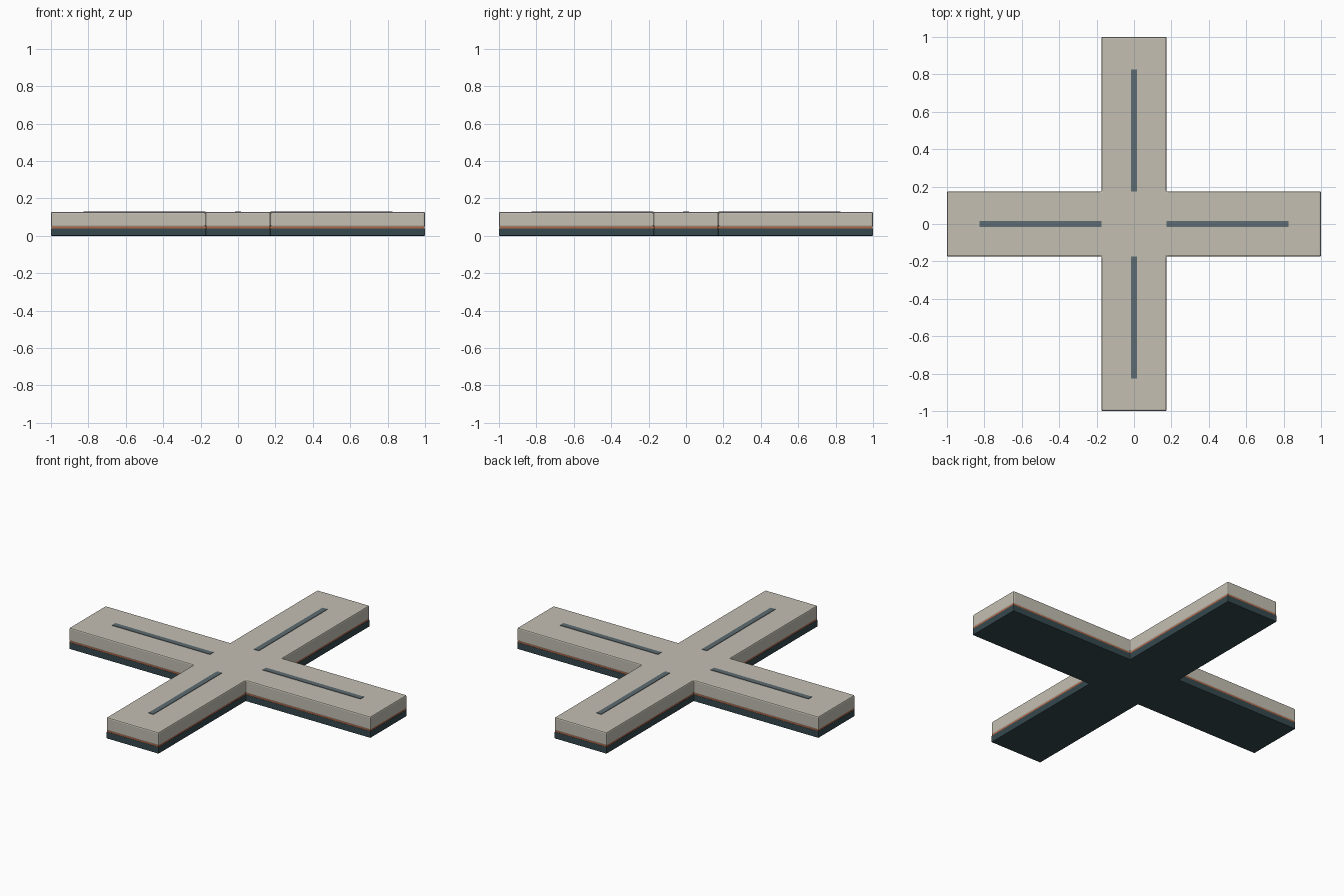
import bpy, bmesh
from math import cos, sin, pi

if "Cube" in bpy.data.objects:
    bpy.data.objects.remove(bpy.data.objects["Cube"])

HALF = 0.173   # half width of each arm


def material(name, rgb):
    m = bpy.data.materials.new(name)
    m.diffuse_color = (*rgb, 1)
    m.use_nodes = True
    m.node_tree.nodes["Principled BSDF"].inputs["Base Color"].default_value = m.diffuse_color
    return m


def finish(name, bm, mat, bevel=0):
    me = bpy.data.meshes.new(name)
    bmesh.ops.recalc_face_normals(bm, faces=bm.faces)
    bm.to_mesh(me)
    bm.free()
    me.materials.append(mat)
    ob = bpy.data.objects.new(name, me)
    bpy.context.collection.objects.link(ob)
    if bevel:
        mod = ob.modifiers.new("edge_bevel", 'BEVEL')
        mod.width = bevel
        mod.segments = 2
    return ob


def turn(x, y, k):
    a = k * pi / 2
    return x * cos(a) - y * sin(a), x * sin(a) + y * cos(a)


def cross(name, reach, half, z0, z1, mat, bevel=0):
    # One arm end plus inner corner, repeated four times
    bm = bmesh.new()
    corners = [(reach, -half), (reach, half), (half, half)]
    outline = [turn(x, y, k) for k in range(4) for x, y in corners]
    face = bm.faces.new([bm.verts.new((x, y, z0)) for x, y in outline])
    ext = bmesh.ops.extrude_face_region(bm, geom=[face], use_keep_orig=True)
    top = [g for g in ext["geom"] if isinstance(g, bmesh.types.BMVert)]
    bmesh.ops.translate(bm, verts=top, vec=(0, 0, z1 - z0))
    return finish(name, bm, mat, bevel)


stone = material("pale_stone", (0.55, 0.52, 0.45))
dark = material("dark_slate", (0.035, 0.065, 0.075))
rust = material("rust", (0.42, 0.13, 0.06))
groove = material("grey_blue", (0.11, 0.15, 0.17))

# Layered cross slab
cross("base_layer", 1.0, HALF, 0, 0.04, dark, 0.003)
cross("accent_seam", 0.998, HALF - 0.002, 0.038, 0.05, rust)
cross("top_layer", 1.0, HALF, 0.047, 0.127, stone, 0.007)

# Inlaid line along each arm
for k in range(4):
    bm = bmesh.new()
    bmesh.ops.create_cube(bm, size=1)
    for v in bm.verts:
        x, y = turn(0.5 + v.co.x * 0.65, v.co.y * 0.032, k)
        v.co = (x, y, 0.126 + v.co.z * 0.008)
    finish(f"arm_inlay_{k + 1}", bm, groove)
